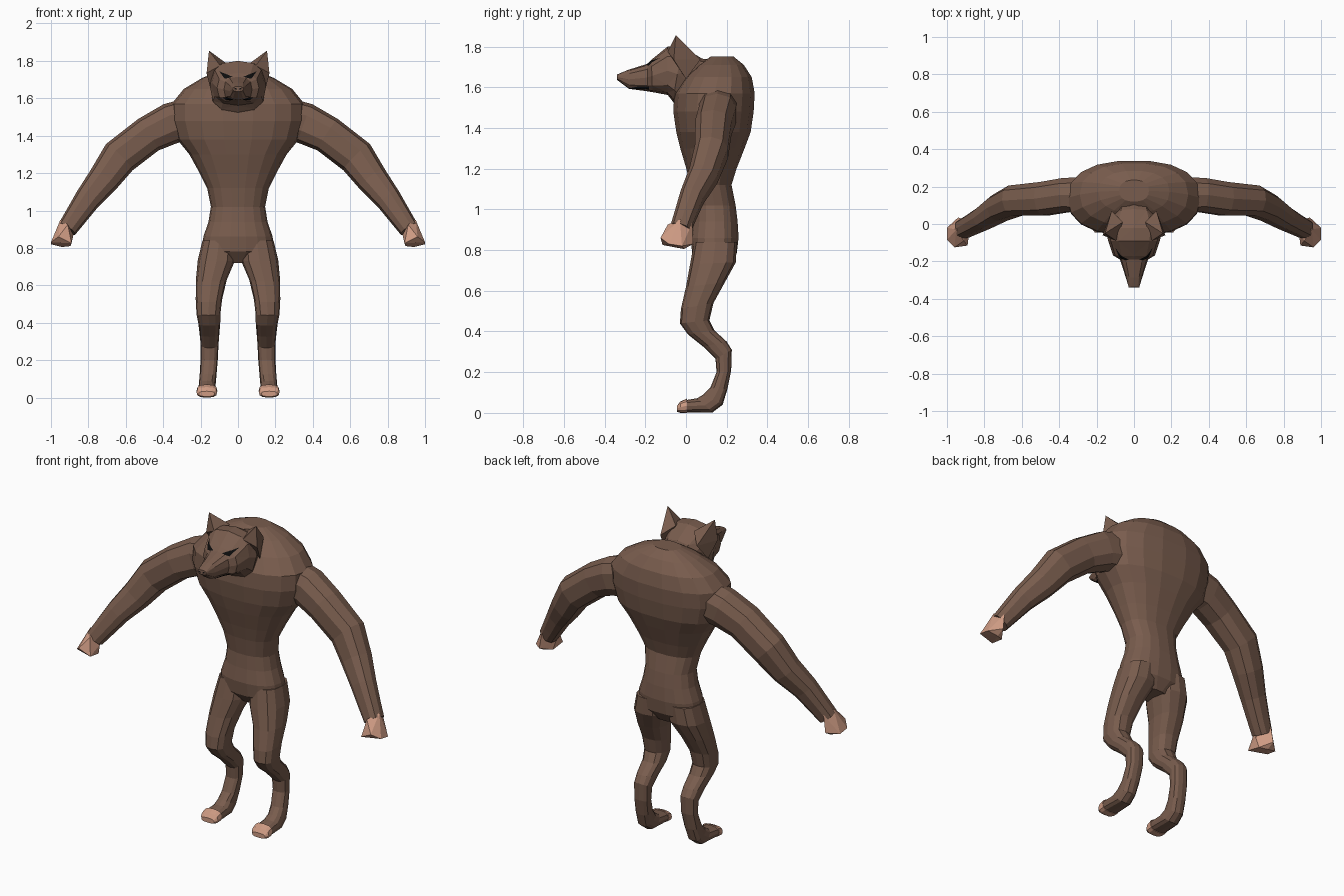
import bpy, bmesh, math
from mathutils import Vector
from mathutils.bvhtree import BVHTree

if "Cube" in bpy.data.objects:
    bpy.data.objects.remove(bpy.data.objects["Cube"])


def material(name, rgb):
    m = bpy.data.materials.new(name)
    m.diffuse_color = (*rgb, 1)
    m.use_nodes = True
    m.node_tree.nodes["Principled BSDF"].inputs["Base Color"].default_value = m.diffuse_color
    return m


FUR = material("brown fur", (0.19, 0.108, 0.075))
SKIN = material("pale skin", (0.62, 0.33, 0.23))
BLACK = material("black", (0.004, 0.004, 0.004))


def make(name, bm, mat, mirror=False):
    bmesh.ops.recalc_face_normals(bm, faces=bm.faces)
    me = bpy.data.meshes.new(name)
    bm.to_mesh(me)
    bm.free()
    me.materials.append(mat)
    ob = bpy.data.objects.new(name, me)
    bpy.context.collection.objects.link(ob)
    if mirror:
        mod = ob.modifiers.new("Mirror", 'MIRROR')
        mod.use_mirror_merge = False
    return ob


def loft(rings, n, p=0.8):
    """Skin rounded rings given as (centre, half axis u, half axis v)."""
    bm = bmesh.new()
    loops = []
    for c, u, v in rings:
        loop = []
        for i in range(n):
            a = 2 * math.pi * i / n
            ca, sa = math.cos(a), math.sin(a)
            ca = math.copysign(abs(ca) ** p, ca)
            sa = math.copysign(abs(sa) ** p, sa)
            loop.append(bm.verts.new(c + u * ca + v * sa))
        loops.append(loop)
    for a, b in zip(loops, loops[1:]):
        for i in range(n):
            j = (i + 1) % n
            bm.faces.new((a[i], a[j], b[j], b[i]))
    bm.faces.new(loops[0])
    bm.faces.new(loops[-1])
    return bm


def pair(x0, x1, y0, z0, y1, z1):
    """Ring from its x range and two opposite side-view points."""
    a = Vector(((x0 + x1) / 2, y0, z0))
    b = Vector(((x0 + x1) / 2, y1, z1))
    return (a + b) / 2, Vector(((x1 - x0) / 2, 0, 0)), (b - a) / 2


def hull(points):
    bm = bmesh.new()
    for p in points:
        bm.verts.new(p)
    bmesh.ops.convex_hull(bm, input=bm.verts)
    return bm


# torso: height, half width, front y, back y
torso = [(.72, .08, .08, .21), (.78, .195, .03, .25), (.86, .185, .02, .26),
         (.94, .158, .03, .255), (1.02, .145, .035, .245), (1.12, .165, .02, .225),
         (1.2, .205, 0, .25), (1.3, .26, -.03, .29), (1.38, .325, -.05, .32),
         (1.48, .355, -.065, .335), (1.57, .355, -.06, .34), (1.65, .29, -.01, .325),
         (1.71, .19, .06, .285), (1.75, .08, .12, .235)]
make("torso", loft([pair(-w, w, f, z, b, z) for z, w, f, b in torso], 18, .85), FUR)

# legs: inner x, outer x, front point (y, z), back point (y, z)
leg = [(.01, .19, .04, .84, .25, .84), (.015, .215, .02, .73, .245, .74),
       (.06, .225, .0, .62, .19, .64), (.085, .226, -.025, .51, .135, .54),
       (.094, .222, -.03, .44, .115, .455), (.095, .212, .01, .385, .14, .405),
       (.1, .205, .085, .325, .2, .35), (.104, .2, .145, .265, .225, .31),
       (.108, .2, .15, .2, .222, .21), (.115, .205, .12, .125, .203, .115),
       (.12, .21, .085, .09, .18, .04), (.116, .214, .055, .072, .13, .002),
       (.112, .22, 0, .063, .005, .002)]
make("legs", loft([pair(*r) for r in leg], 12), FUR, True)

# toes
toes = [(.11, .222, .004, .07, .004, 0), (.112, .222, -.028, .056, -.028, 0),
        (.125, .21, -.045, .034, -.045, .006)]
make("toes", loft([pair(*r) for r in toes], 12, .7), SKIN, True)

# arms: centre, radius in the arm's bending plane, depth radius
arm = [(.25, .155, 1.49, .115, .1), (.36, .155, 1.465, .11, .095),
       (.48, .135, 1.405, .1, .093), (.635, .125, 1.285, .1, .085),
       (.72, .085, 1.165, .085, .075), (.805, .03, 1.06, .07, .062),
       (.87, -.005, .965, .06, .055), (.915, -.028, .9, .053, .052)]
pts = [Vector(a[:3]) for a in arm]
rings = []
for i, a in enumerate(arm):
    t = (pts[min(i + 1, len(pts) - 1)] - pts[max(i - 1, 0)]).normalized()
    u = t.cross(Vector((0, 1, 0))).normalized()
    rings.append((pts[i], u * a[3], u.cross(t) * a[4]))
make("arms", loft(rings, 10), FUR, True)

# faceted fists
make("hands", hull([(.88, -.04, .87), (.95, -.03, .95), (.925, .03, .93),
                    (.91, -.09, .925), (1, -.02, .82), (1, -.085, .83),
                    (.895, -.03, .81), (.89, -.115, .825), (.96, -.125, .86),
                    (.94, .035, .83), (.94, -.01, .805)]), SKIN, True)

# head and neck: half width, lower point (y, z), upper point (y, z)
head = [(.028, -.34, 1.637, -.338, 1.663), (.045, -.28, 1.592, -.285, 1.685),
        (.075, -.19, 1.58, -.19, 1.715), (.112, -.165, 1.576, -.17, 1.735),
        (.138, -.09, 1.562, -.09, 1.80), (.15, -.065, 1.53, -.02, 1.80),
        (.115, -.035, 1.49, .08, 1.74), (.11, .06, 1.46, .17, 1.735)]
head_bm = loft([pair(-r[0], r[0], *r[1:]) for r in head], 12, .75)
bmesh.ops.triangulate(head_bm, faces=head_bm.faces)
surface = BVHTree.FromBMesh(head_bm)
make("head", head_bm, FUR)

# ears with cheek flaps
make("ears", hull([(.155, -.05, 1.855), (.095, -.09, 1.775), (.168, -.06, 1.735),
                   (.12, .07, 1.735), (.06, .01, 1.785), (.145, .0, 1.64)]), FUR, True)


def face_patch(name, outline):
    """Thin black patch draped onto the head from the front."""
    bm = bmesh.new()
    f = bm.faces.new([bm.verts.new((x, -1, z)) for x, z in outline])
    bmesh.ops.triangulate(bm, faces=[f])
    bmesh.ops.subdivide_edges(bm, edges=bm.edges, cuts=4, use_grid_fill=True)
    for v in bm.verts:
        hit = surface.ray_cast(v.co, Vector((0, 1, 0)))
        if hit[0]:
            n = hit[1] if hit[1].y < 0 else -hit[1]
            v.co = hit[0] + n * .004
    make(name, bm, BLACK, True)


# face details
face_patch("eyes", [(.028, 1.712), (.07, 1.703), (.098, 1.742), (.065, 1.728)])
face_patch("mouth", [(.022, 1.595), (.06, 1.592), (.08, 1.607), (.05, 1.606)])
face_patch("nostrils", [(.006, 1.645), (.018, 1.648), (.02, 1.658), (.008, 1.653)])
